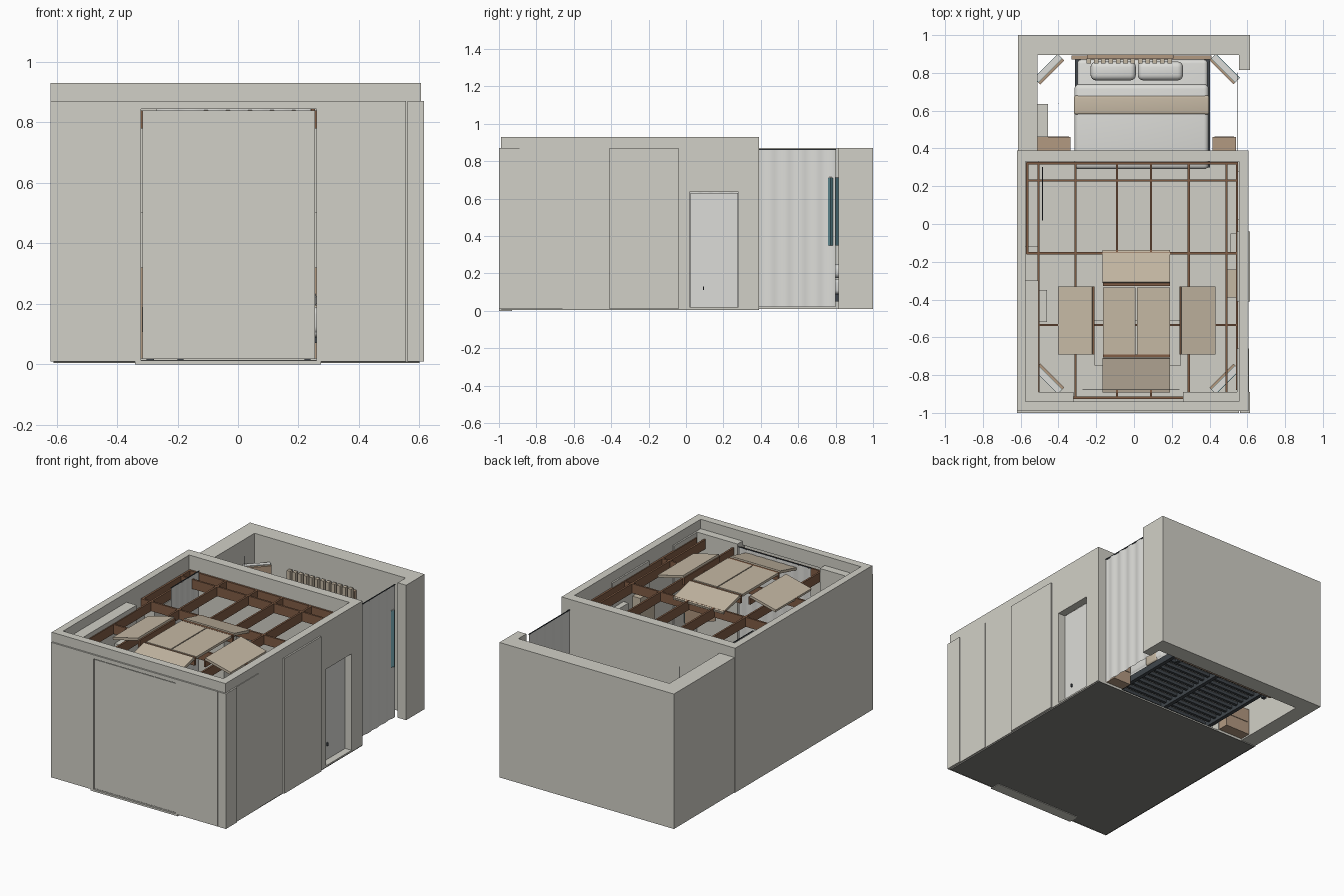
import bpy, bmesh, math
from mathutils import Matrix, Vector


def mat(name, rgb):
    m = bpy.data.materials.new(name)
    m.diffuse_color = (*rgb, 1)
    return m


WALL = mat("plaster", (0.64, 0.63, 0.57))
BEAM = mat("beam_wood", (0.22, 0.11, 0.06))
TAN = mat("tan_fabric", (0.56, 0.48, 0.37))
WOOD = mat("light_wood", (0.45, 0.32, 0.22))
TEAL = mat("teal_fabric", (0.12, 0.27, 0.31))
DARK = mat("dark_metal", (0.05, 0.06, 0.07))
SUB = mat("floor_underside", (0.22, 0.22, 0.20))
LINEN = mat("linen", (0.72, 0.72, 0.69))


def finish(name, bm, m):
    me = bpy.data.meshes.new(name)
    bm.to_mesh(me)
    bm.free()
    ob = bpy.data.objects.new(name, me)
    bpy.context.collection.objects.link(ob)
    me.materials.append(m)
    return ob


def box(name, x, y, z, m=WALL, bevel=0):
    bm = bmesh.new()
    c = [(a[0] + a[1]) / 2 for a in (x, y, z)]
    s = [a[1] - a[0] for a in (x, y, z)]
    bmesh.ops.create_cube(bm, size=1, matrix=Matrix.Translation(c) @ Matrix.Diagonal((*s, 1)))
    ob = finish(name, bm, m)
    if bevel:
        b = ob.modifiers.new("soft", 'BEVEL')
        b.width, b.segments = bevel, 4
        for p in ob.data.polygons:
            p.use_smooth = True
    return ob


def turned_box(name, c, size, axis, deg, m):
    ob = box(name, *[(-s / 2, s / 2) for s in size], m)
    ob.data.transform(Matrix.Translation(c) @ Matrix.Rotation(math.radians(deg), 4, axis))
    return ob


def curtain(name, a, b, z, waves):
    # gently waving cloth sheet from plan point a to b
    bm = bmesh.new()
    a, b = Vector(a), Vector(b)
    n = Vector((-(b - a).y, (b - a).x)).normalized()
    cols = []
    for i in range(waves * 6 + 1):
        t = i / (waves * 6)
        p = a.lerp(b, t) + n * 0.003 * math.sin(t * waves * math.tau)
        cols.append([bm.verts.new((p.x, p.y, h)) for h in z])
    for p, q in zip(cols, cols[1:]):
        bm.faces.new((p[0], q[0], q[1], p[1]))
    ob = finish(name, bm, LINEN)
    for p in ob.data.polygons:
        p.use_smooth = True
    return ob


# main room shell with side doorway and an opening to the sleeping room
box("main_floor", (-0.61, 0.60), (-0.99, 0.39), (0.007, 0.014))
box("floor_base", (-0.61, 0.60), (-0.985, 0.39), (0.004, 0.007), SUB)
box("left_wall", (-0.62, -0.575), (-0.99, 0.39), (0.01, 0.93))
box("right_wall_front", (0.555, 0.605), (-0.99, 0.02), (0.01, 0.93))
box("right_wall_back", (0.555, 0.605), (0.28, 0.39), (0.01, 0.93))
box("right_wall_lintel", (0.555, 0.605), (0.02, 0.28), (0.635, 0.93))
box("dividing_wall_left", (-0.575, -0.33), (0.33, 0.39), (0.01, 0.93))
box("dividing_wall_right", (0.42, 0.555), (0.33, 0.39), (0.01, 0.93))
box("dividing_wall_lintel", (-0.33, 0.42), (0.33, 0.39), (0.5, 0.93))
box("front_wall_left", (-0.575, -0.32), (-0.99, -0.94), (0.01, 0.93))
box("front_wall_right", (0.26, 0.555), (-0.99, -0.94), (0.01, 0.93))
box("front_wall_lintel", (-0.32, 0.26), (-0.99, -0.94), (0.845, 0.93))

# inner lining and outer raised wall panels
box("left_lining_front", (-0.575, -0.505), (-0.94, -0.30), (0.01, 0.87))
box("left_lining_back", (-0.575, -0.505), (-0.12, 0.33), (0.01, 0.77))
for s, (a, b) in enumerate([(-0.62, -0.32), (0.26, 0.555)]):
    box(f"front_outer_panel_{s}", (a, b), (-1.0, -0.99), (0.01, 0.87))
    box(f"front_lining_{s}", (max(a, -0.575), b), (-0.94, -0.89), (0.01, 0.87))
box("front_outer_header", (-0.32, 0.26), (-1.0, -0.99), (0.845, 0.87))
box("front_corner_post", (0.56, 0.615), (-1.0, -0.89), (0.01, 0.87))
box("right_outer_panel_front", (0.545, 0.609), (-0.89, -0.66), (0.01, 0.87))
box("right_outer_panel_middle", (0.545, 0.615), (-0.41, -0.04), (0.01, 0.87))

# front door and step
box("front_door", (-0.315, 0.255), (-0.995, -0.955), (0.018, 0.84))
box("front_sill", (-0.34, 0.275), (-1.0, -0.93), (0.0, 0.012))

# side door
box("side_door", (0.545, 0.56), (0.025, 0.278), (0.02, 0.63), LINEN)
box("side_door_sill", (0.55, 0.605), (0.02, 0.28), (0.01, 0.02))
box("side_door_handle", (0.56, 0.57), (0.09, 0.096), (0.11, 0.13), DARK)

# sleeping room walls, open to the right
box("back_wall", (-0.615, 0.615), (0.895, 1.0), (0.01, 0.87))
box("bedroom_left_wall", (-0.615, -0.51), (0.39, 0.895), (0.01, 0.87))
box("bedroom_right_wall", (0.555, 0.615), (0.815, 0.895), (0.01, 0.87))
box("wall_shelf", (-0.51, -0.455), (0.46, 0.635), (0.3, 0.6))

# ceiling beam grid
BZ = (0.78, 0.84)
for i, x in enumerate([-0.505, -0.31, -0.09, 0.09, 0.29, 0.49]):
    spans = [(-0.25, 0.325), (-0.92, -0.88)] if abs(x) < 0.1 else [(-0.92, 0.325)]
    for j, s in enumerate(spans):
        box(f"long_beam_{i}_{j}", (x - 0.006, x + 0.006), s, BZ, BEAM)
for i, (y, x0, x1) in enumerate([(0.322, -0.57, 0.55), (0.23, -0.57, 0.55),
                                 (-0.155, -0.57, 0.55), (-0.535, -0.505, 0.55),
                                 (-0.92, -0.34, 0.27)]):
    box(f"cross_beam_{i}", (x0, x1), (y - 0.006, y + 0.006), BZ, BEAM)
for x, y0 in [(-0.565, -0.16), (0.545, -0.88)]:
    box("edge_beam", (x - 0.006, x + 0.006), (y0, 0.325), BZ, BEAM)

# hanging ceiling panels: two flat, four sloping outward
for x0, x1 in [(-0.165, 0.009), (0.015, 0.19)]:
    box("flat_ceiling_panel", (x0, x1), (-0.69, -0.335), (0.86, 0.876), TAN)
for name, c, size, ax, d in [
        ("back", (0.012, -0.225, 0.85), (0.355, 0.175, 0.016), 'X', -14),
        ("front", (0.012, -0.80, 0.85), (0.355, 0.185, 0.016), 'X', 14),
        ("left", (-0.31, -0.51, 0.855), (0.185, 0.36, 0.016), 'Y', -14),
        ("right", (0.34, -0.51, 0.855), (0.185, 0.36, 0.016), 'Y', 14)]:
    turned_box(f"{name}_sloped_panel", c, size, ax, d, TAN)
for y in (-0.32, -0.70):
    box("panel_edge_batten", (-0.165, 0.19), (y - 0.008, y + 0.008), (0.825, 0.873), BEAM)
for x in (-0.215, 0.248):
    box("side_panel_batten", (x - 0.006, x + 0.006), (-0.69, -0.33), (0.825, 0.873), BEAM)

# diagonal sound panels in the four corners
for cx, sx in ((-0.455, -1), (0.485, 1)):
    for cy, sy in ((0.825, 1), (-0.825, -1)):
        ang = -45 * sx * sy
        turned_box("corner_panel", (cx, cy, 0.53), (0.18, 0.035, 0.36), 'Z', ang, TEAL)
        turned_box("corner_panel_cap", (cx, cy, 0.712), (0.175, 0.03, 0.004), 'Z', ang, LINEN)
        turned_box("corner_panel_face", (cx - 0.017 * sx, cy - 0.017 * sy, 0.53),
                   (0.18, 0.014, 0.36), 'Z', ang, WOOD)

# slatted panel on the back wall
box("slat_backing", (-0.25, 0.21), (0.875, 0.895), (0.36, 0.70), WOOD)
for i in range(12):
    x = -0.24 + i * 0.039
    box(f"wall_slat_{i}", (x - 0.012, x + 0.012), (0.85, 0.875), (0.36, 0.72), TAN)

# bed
for x in (-0.30, 0.045, 0.39):
    box("bed_rail", (x - 0.012, x + 0.012), (0.30, 0.87), (0.05, 0.09), DARK)
for i in range(12):
    y = 0.31 + i * 0.05
    box(f"bed_slat_{i}", (-0.30, 0.39), (y - 0.009, y + 0.009), (0.07, 0.09), DARK)
for x in (-0.29, 0.38):
    for y in (0.31, 0.86):
        box("bed_leg", (x - 0.012, x + 0.012), (y - 0.012, y + 0.012), (0.01, 0.06), DARK)
box("mattress", (-0.30, 0.39), (0.30, 0.87), (0.09, 0.17), LINEN, 0.02)
box("duvet", (-0.315, 0.395), (0.29, 0.74), (0.10, 0.19), LINEN, 0.025)
box("throw_blanket", (-0.318, 0.398), (0.58, 0.68), (0.10, 0.196), TAN, 0.012)
box("headboard", (-0.33, 0.41), (0.87, 0.892), (0.02, 0.32), WOOD)
for x in (-0.23, 0.02):
    box("pillow", (x, x + 0.24), (0.76, 0.86), (0.175, 0.25), LINEN, 0.03)

# bedside tables
for x in ((-0.51, -0.335), (0.415, 0.54)):
    box("bedside_table", x, (0.39, 0.46), (0.02, 0.19), WOOD)
    box("bedside_drawer", (x[0] + 0.01, x[1] - 0.01), (0.46, 0.464), (0.10, 0.17), WOOD)

# furniture and wall panels in the main room
box("table_top", (-0.21, 0.25), (-0.75, -0.51), (0.24, 0.26))
for x in (-0.19, 0.23):
    for y in (-0.73, -0.53):
        box("table_leg", (x - 0.01, x + 0.01), (y - 0.01, y + 0.01), (0.014, 0.24), DARK)
box("left_wall_panel", (-0.505, -0.46), (-0.52, -0.35), (0.35, 0.71))
box("right_wall_panel", (0.49, 0.545), (-0.39, -0.24), (0.35, 0.71), TAN)
box("right_wall_unit", (0.51, 0.555), (-0.15, -0.05), (0.35, 0.71))

# curtains on thin rods
for name, a, b, w in [("side", (0.547, 0.39), (0.547, 0.80), 5),
                      ("left", (-0.485, 0.02), (-0.485, 0.30), 5),
                      ("front", (-0.27, -0.875), (0.24, -0.875), 7)]:
    curtain(f"{name}_curtain", a, b, (0.02, 0.86), w)
    box(f"{name}_curtain_rod", (a[0] - 0.002, b[0] + 0.002),
        (a[1] - 0.002, b[1] + 0.002), (0.86, 0.866), DARK)
box("lamp_cord", (-0.402, -0.399), (0.638, 0.641), (0.3, 0.85), DARK)
